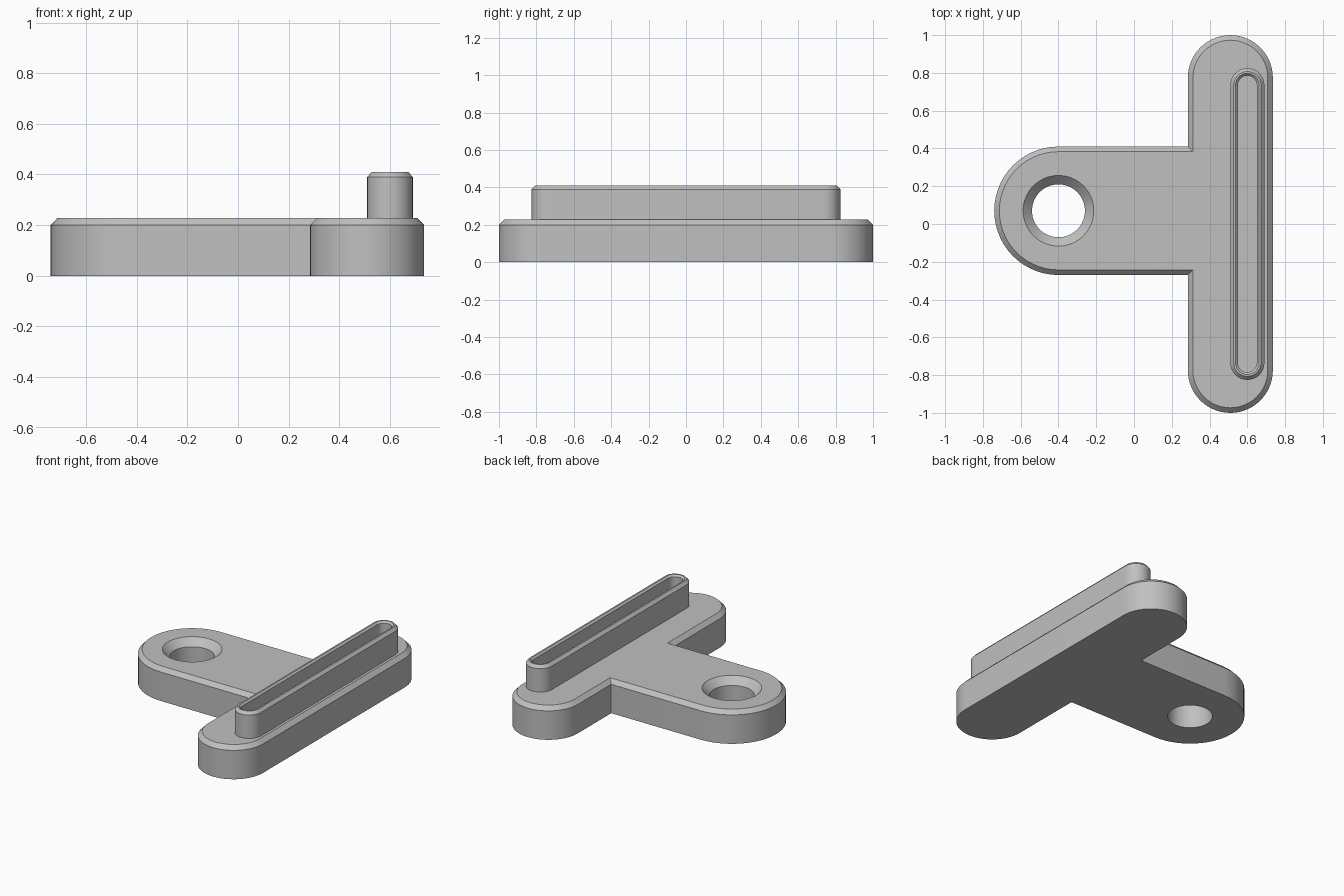
import bpy
import bmesh
from math import cos, sin, pi, radians

if "Cube" in bpy.data.objects:
    bpy.data.objects.remove(bpy.data.objects["Cube"])

grey = bpy.data.materials.new("plain grey")
grey.use_nodes = True
grey.diffuse_color = (0.53, 0.53, 0.53, 1)
grey.node_tree.nodes["Principled BSDF"].inputs["Base Color"].default_value = grey.diffuse_color

ARM_X, ARM_Y, ARM_R = -0.4, 0.07, 0.34
BAR_X, BAR_R = 0.51, 0.225
SLOT_X, SLOT_Y = 0.6, 0.735


def arc(cx, cy, r, start, end, steps=28):
    angles = [radians(start + (end - start) * i / steps) for i in range(steps + 1)]
    return [(cx + r * cos(a), cy + r * sin(a)) for a in angles]


def tee(inset):
    """T-shaped outline, moved inwards by inset."""
    bar, arm = BAR_R - inset, ARM_R - inset
    corner_x = BAR_X - bar
    cy = 1 - BAR_R
    return (arc(BAR_X, -cy, bar, 180, 360) + arc(BAR_X, cy, bar, 0, 180)
            + [(corner_x, ARM_Y + arm)] + arc(ARM_X, ARM_Y, arm, 90, 270)
            + [(corner_x, ARM_Y - arm)])


def slot(r):
    """Long rounded outline of the ridge."""
    return arc(SLOT_X, -SLOT_Y, r, 180, 360) + arc(SLOT_X, SLOT_Y, r, 0, 180)


def circle(r):
    return arc(ARM_X, ARM_Y, r, 0, 360, 64)[:-1]


def loft(name, layers, ring=False):
    """Join stacked outlines; cap the ends, or close the section into a ring."""
    bm = bmesh.new()
    loops = [[bm.verts.new((x, y, z)) for x, y in pts] for pts, z in layers]
    pairs = list(zip(loops, loops[1:]))
    if ring:
        pairs.append((loops[-1], loops[0]))
    else:
        bm.faces.new(loops[0][::-1])
        bm.faces.new(loops[-1])
    n = len(loops[0])
    for low, high in pairs:
        for i in range(n):
            j = (i + 1) % n
            bm.faces.new((low[i], low[j], high[j], high[i]))
    bmesh.ops.recalc_face_normals(bm, faces=bm.faces)
    mesh = bpy.data.meshes.new(name)
    bm.to_mesh(mesh)
    bm.free()
    mesh.materials.append(grey)
    obj = bpy.data.objects.new(name, mesh)
    bpy.context.collection.objects.link(obj)
    return obj


def activate(obj):
    bpy.ops.object.select_all(action="DESELECT")
    obj.select_set(True)
    bpy.context.view_layer.objects.active = obj


# Base plate with chamfered top edge
base = loft("base_plate", [(tee(0), 0), (tee(0), 0.2), (tee(0.027), 0.228)])

# Countersunk hole through the arm
cutter = loft("hole_cutter", [(circle(0.14), -0.1), (circle(0.14), 0.18),
                              (circle(0.187), 0.228), (circle(0.187), 0.3)])
cutter.hide_render = True
cut = base.modifiers.new("hole", "BOOLEAN")
cut.operation = "DIFFERENCE"
cut.solver = "EXACT"
cut.object = cutter
activate(base)
bpy.ops.object.modifier_apply(modifier=cut.name)
bpy.data.objects.remove(cutter)

# Hollow ridge with chamfered rim, open down to the plate
ridge = loft("hollow_ridge", [(slot(0.09), 0.2), (slot(0.09), 0.39),
                              (slot(0.072), 0.41), (slot(0.062), 0.41),
                              (slot(0.05), 0.398), (slot(0.05), 0.2)], ring=True)

for part in (base, ridge):
    activate(part)
    bpy.ops.object.shade_smooth_by_angle(angle=pi / 6)
